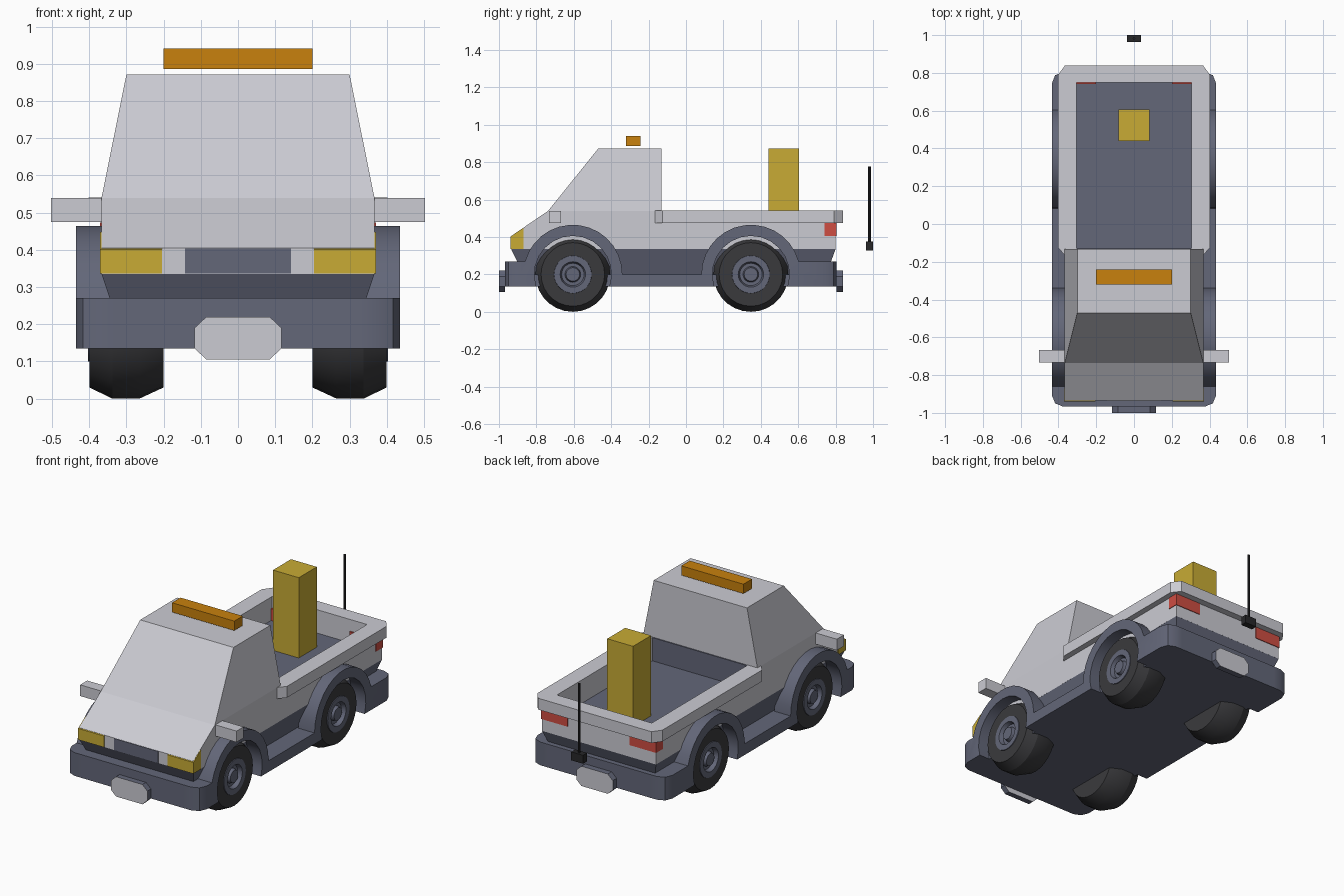
import bpy, bmesh, math

if "Cube" in bpy.data.objects:
    bpy.data.objects.remove(bpy.data.objects["Cube"])


def mat(name, rgb):
    m = bpy.data.materials.new(name)
    m.diffuse_color = (*rgb, 1)
    m.use_nodes = True
    m.node_tree.nodes["Principled BSDF"].inputs["Base Color"].default_value = m.diffuse_color
    return m


GREY = mat("light_grey", (0.60, 0.60, 0.65))
SLATE = mat("slate_blue", (0.125, 0.135, 0.19))
TYRE = mat("tyre_black", (0.042, 0.042, 0.046))
BLACK = mat("antenna_black", (0.02, 0.02, 0.022))
YELLOW = mat("yellow", (0.58, 0.41, 0.035))
ORANGE = mat("orange", (0.58, 0.22, 0.004))
RED = mat("tail_red", (0.62, 0.075, 0.055))


def finish(name, bm, *mats, smooth=None):
    bmesh.ops.recalc_face_normals(bm, faces=bm.faces)
    me = bpy.data.meshes.new(name)
    bm.to_mesh(me)
    bm.free()
    for m in mats:
        me.materials.append(m)
    ob = bpy.data.objects.new(name, me)
    bpy.context.collection.objects.link(ob)
    if smooth:
        bpy.context.view_layer.objects.active = ob
        ob.select_set(True)
        bpy.ops.object.shade_smooth_by_angle(angle=math.radians(smooth))
        ob.select_set(False)
    return ob


def loft(a, b):
    """Solid between two matching loops of 3D points."""
    bm = bmesh.new()
    va, vb = [bm.verts.new(p) for p in a], [bm.verts.new(p) for p in b]
    bm.faces.new(va)
    bm.faces.new(vb[::-1])
    for i in range(len(va)):
        j = (i + 1) % len(va)
        bm.faces.new((va[i], vb[i], vb[j], va[j]))
    return bm


def side_prism(pts, x0, x1):      # profile in (y, z)
    return loft([(x0, y, z) for y, z in pts], [(x1, y, z) for y, z in pts])


def top_prism(pts, z0, z1):       # outline in (x, y)
    return loft([(x, y, z0) for x, y in pts], [(x, y, z1) for x, y in pts])


def rect(x0, x1, y0, y1):
    return [(x0, y0), (x1, y0), (x1, y1), (x0, y1)]


def box(name, m, x, y, z, smooth=None):
    return finish(name, top_prism(rect(*x, *y), *z), m)


def lathe(name, m, profile, y, side, n=28):   # profile in (radius, x)
    bm = bmesh.new()
    vs = [bm.verts.new((side * x, y, 0.2 + r)) for r, x in profile]
    es = [bm.edges.new(p) for p in zip(vs, vs[1:])]
    bmesh.ops.spin(bm, geom=vs + es, cent=(0, y, 0.2), axis=(1, 0, 0),
                   angle=math.tau, steps=n)
    bmesh.ops.remove_doubles(bm, verts=bm.verts, dist=1e-4)
    return finish(name, bm, m, smooth=25)


WHEELS = (-0.605, 0.347)
FRONT, REAR = -0.967, 0.805


def arc(cy, r, a0, a1, n=14):
    return [(cy + r * math.cos(math.radians(a0 + (a1 - a0) * i / n)),
             0.2 + r * math.sin(math.radians(a0 + (a1 - a0) * i / n))) for i in range(n + 1)]


# chassis sides with flared wheel arches
low, rise = math.degrees(math.asin(0.065 / 0.206)), math.degrees(math.asin(0.07 / 0.265))
side_profile = ([(FRONT, 0.135)] + arc(WHEELS[0], 0.206, 180 + low, -low)
                + arc(WHEELS[1], 0.206, 180 + low, -low)
                + [(REAR, 0.135), (REAR, 0.27)]
                + arc(WHEELS[1], 0.265, rise, 180) + arc(WHEELS[0], 0.265, 0, 180 - rise)
                + [(FRONT, 0.27)])
for s, tag in ((1, "right"), (-1, "left")):
    bm = side_prism(side_profile, s * 0.33, s * 0.435)
    corners = [e for e in bm.edges if all(abs(v.co.x) > 0.43 and v.co.y in
               (e.verts[0].co.y, e.verts[1].co.y) for v in e.verts)
               and abs(e.verts[0].co.y - e.verts[1].co.y) < 1e-5
               and (e.verts[0].co.y < -0.96 or e.verts[0].co.y > 0.80)]
    bmesh.ops.bevel(bm, geom=corners, offset=0.06, segments=2, profile=0.5, affect='EDGES')
    finish(tag + "_fenders", bm, SLATE, smooth=25)

# chassis middle, bumpers and tapered sill
box("chassis_floor", SLATE, (-0.367, 0.367), (-0.88, 0.72), (0.135, 0.2))
box("front_bumper", SLATE, (-0.331, 0.331), (FRONT, -0.83), (0.135, 0.27))
box("rear_bumper", SLATE, (-0.331, 0.331), (0.6, REAR), (0.135, 0.27))
finish("sill", loft([(x, y, 0.2) for x, y in rect(-0.322, 0.322, -0.87, 0.75)],
                    [(x, y, 0.336) for x, y in rect(-0.367, 0.367, -0.935, 0.8)]), SLATE)

# bonnet block and tapered cab
finish("bonnet", side_prism([(-0.935, 0.335), (-0.935, 0.405), (-0.737, 0.54),
                             (-0.132, 0.54), (-0.132, 0.335)], -0.367, 0.367), GREY)
finish("cab", loft([(x, y, 0.54) for x, y in rect(-0.367, 0.367, -0.737, -0.132)],
                   [(x, y, 0.872) for x, y in rect(-0.3, 0.3, -0.47, -0.132)]), GREY)

# cargo bed
for s, tag in ((1, "right"), (-1, "left")):
    box(tag + "_bed_wall", GREY, sorted((s * 0.305, s * 0.367)), (-0.132, 0.8), (0.335, 0.53))
box("rear_bed_wall", GREY, (-0.305, 0.305), (0.75, 0.8), (0.335, 0.53))
box("bed_floor", SLATE, (-0.305, 0.305), (-0.132, 0.75), (0.33, 0.405))
box("bed_front_wall", SLATE, (-0.305, 0.305), (-0.132, -0.126), (0.405, 0.54))
half = [(0.367, -0.165), (0.402, -0.125), (0.402, 0.79), (0.365, 0.84)]
inner = [(-0.305, -0.165), (-0.305, 0.75), (0.305, 0.75), (0.305, -0.165)]
finish("bed_rail", top_prism(half + [(-x, y) for x, y in half[::-1]] + inner, 0.475, 0.541), GREY)

# lamps, grille and mirrors
for s, tag in ((1, "right"), (-1, "left")):
    finish(tag + "_headlight", side_prism([(-0.939, 0.336), (-0.939, 0.401), (-0.87, 0.448),
                                           (-0.87, 0.336)], s * 0.205, s * 0.371), YELLOW)
    box(tag + "_tail_light", RED, sorted((s * 0.2, s * 0.371)), (0.74, 0.804), (0.405, 0.474))
    box(tag + "_mirror", GREY, sorted((s * 0.36, s * 0.503)), (-0.732, -0.667), (0.475, 0.54))
box("grille", SLATE, (-0.142, 0.142), (-0.938, -0.93), (0.336, 0.404))

# number plates: grey outer face, slate rim
plate = [(0.085, 0.105), (0.117, 0.135), (0.117, 0.19), (0.085, 0.22)]
plate += [(-x, z) for x, z in plate[::-1]]
for name, y0, y1 in (("front_plate", FRONT, -1.0), ("rear_plate", REAR, 0.84)):
    bm = loft([(x, y0, z) for x, z in plate], [(x, y1, z) for x, z in plate])
    for f in bm.faces:
        f.material_index = 0 if len(f.verts) == 8 else 1
    finish(name, bm, GREY, SLATE)

# wheels
for y, end in zip(WHEELS, ("front", "rear")):
    for s, tag in ((1, "right"), (-1, "left")):
        lathe(f"{end}_{tag}_tyre", TYRE, [(0, 0.2), (0.17, 0.2), (0.2, 0.265), (0.2, 0.338),
              (0.17, 0.4), (0.1, 0.4), (0.095, 0.37), (0, 0.37)], y, s)
        lathe(f"{end}_{tag}_rim", SLATE, [(0.103, 0.39), (0.1, 0.404), (0.068, 0.404), (0.06, 0.38),
              (0.042, 0.38), (0.036, 0.4), (0, 0.4)], y, s)

# roof beacon, cargo crate, antenna
box("roof_beacon", ORANGE, (-0.2, 0.2), (-0.32, -0.242), (0.886, 0.941))
box("cargo_crate", YELLOW, (-0.083, 0.083), (0.44, 0.605), (0.405, 0.872))
box("antenna_base", BLACK, (-0.038, 0.038), (0.963, 1.0), (0.328, 0.377))
bm = top_prism([(0.007 * math.cos(a * math.pi / 4), 0.981 + 0.007 * math.sin(a * math.pi / 4))
                for a in range(8)], 0.37, 0.778)
finish("antenna_rod", bm, BLACK)
